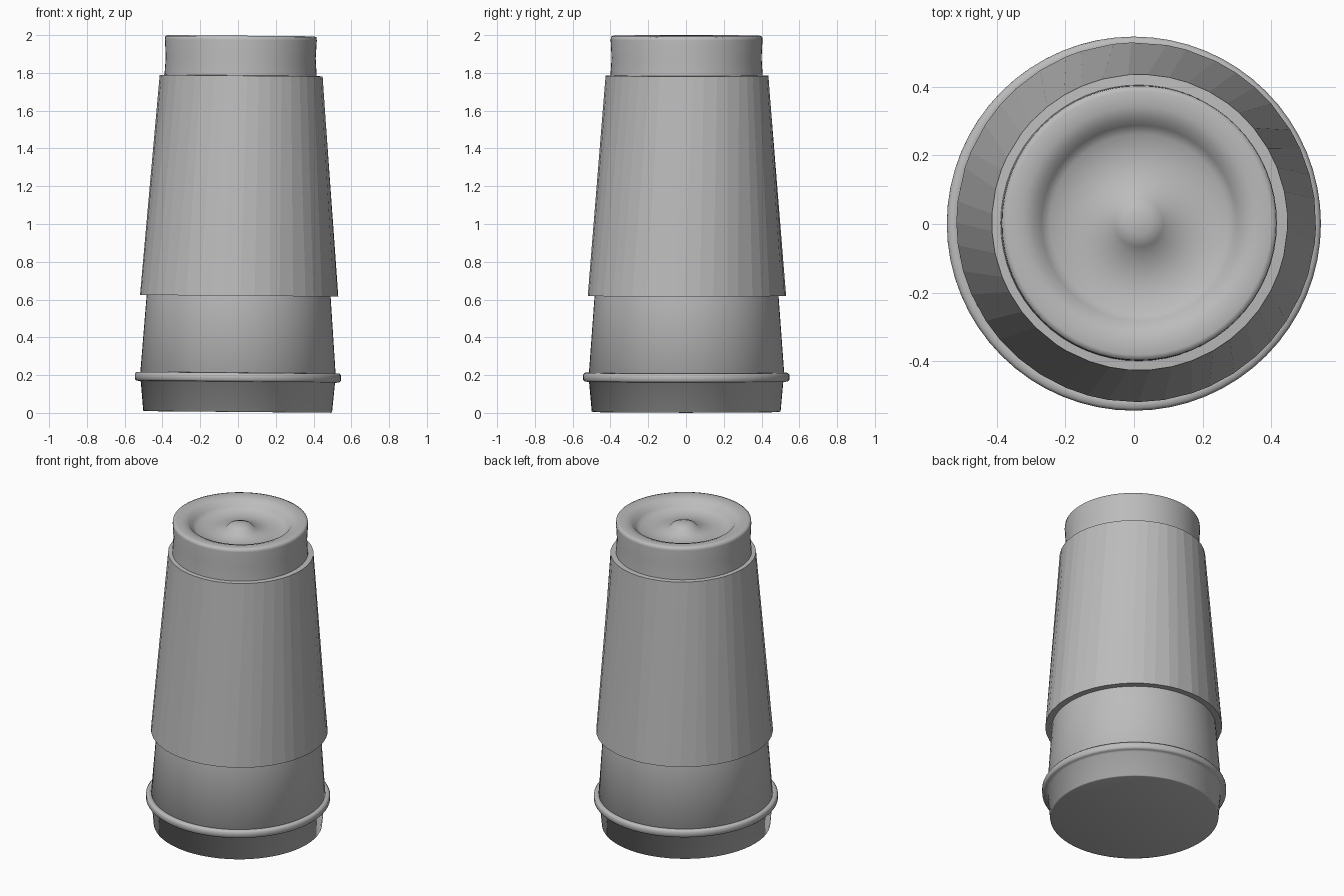
import bpy
import bmesh
import math
import random

random.seed(4)
TILT = 0.0087  # the whole cup leans very slightly

cube = bpy.data.objects.get("Cube")
if cube:
    bpy.data.objects.remove(cube, do_unlink=True)

grey = bpy.data.materials.new("plain grey")
grey.use_nodes = True
colour = (0.5, 0.5, 0.5, 1)
grey.diffuse_color = colour
grey.node_tree.nodes["Principled BSDF"].inputs["Base Color"].default_value = colour


def lathe(name, profile, sides, offset=(0, 0), closed=False, smooth=None,
          wobble=0.0, twist=0.0):
    """Turn (radius, height) points about z; radius 0 becomes a pole."""
    bm = bmesh.new()
    step = math.tau / sides
    low, high = min(z for r, z in profile), max(z for r, z in profile)
    rings = []
    for r, z in profile:
        if r == 0:
            rings.append([bm.verts.new((0, 0, z))] * sides)
            continue
        turn = twist * (z - low) / (high - low)
        ring = []
        for i in range(sides):
            a = (i + turn + random.uniform(-wobble, wobble)) * step
            ring.append(bm.verts.new((r * math.cos(a), r * math.sin(a), z)))
        rings.append(ring)
    pairs = list(zip(rings, rings[1:]))
    if closed:
        pairs.append((rings[-1], rings[0]))
    for a, b in pairs:
        for i in range(sides):
            j = (i + 1) % sides
            corners = list(dict.fromkeys((a[i], a[j], b[j], b[i])))
            bm.faces.new(corners)
    bmesh.ops.recalc_face_normals(bm, faces=bm.faces)
    mesh = bpy.data.meshes.new(name)
    bm.to_mesh(mesh)
    bm.free()
    mesh.materials.append(grey)
    obj = bpy.data.objects.new(name, mesh)
    bpy.context.collection.objects.link(obj)
    obj.rotation_euler.y = TILT
    obj.location = (*offset, 0)
    if smooth:
        bpy.ops.object.select_all(action="DESELECT")
        obj.select_set(True)
        bpy.context.view_layer.objects.active = obj
        bpy.ops.object.shade_smooth_by_angle(angle=math.radians(smooth))
    return obj


# Cup body, standing upside down: broad rim, shallow recess, low centre nub
lathe("cup_body", [
    (0.5, 0.19), (0.517, 0.21), (0.487, 0.62), (0.407, 1.72), (0.397, 1.88),
    (0.402, 1.975), (0.4, 1.992), (0.385, 1.997), (0.34, 1.994), (0.305, 1.982),
    (0.285, 1.955), (0.26, 1.935), (0.18, 1.93), (0.09, 1.94),
    (0.07, 1.965), (0.035, 1.978), (0, 1.981),
], 64, offset=(-0.002, 0.003), smooth=80)

# Faceted sleeve around the middle
lathe("sleeve", [(0.47, 0.622), (0.525, 0.62), (0.432, 1.785), (0.39, 1.788)],
      44, offset=(0.001, 0.005), closed=True, wobble=0.25, twist=0.6)

# Lid wall, closed by a flat end
lathe("lid", [(0.535, 0.167), (0.514, 0.162), (0.5, 0.008), (0.492, 0.005), (0, 0.006)],
      64, offset=(-0.002, 0.001), smooth=180)

# Rolled lip of the lid
lathe("lid_lip", [(0.5, 0.164), (0.538, 0.166), (0.546, 0.175), (0.546, 0.202),
                  (0.538, 0.212), (0.522, 0.213), (0.5, 0.205)],
      64, offset=(-0.002, 0.001), closed=True, smooth=60)
